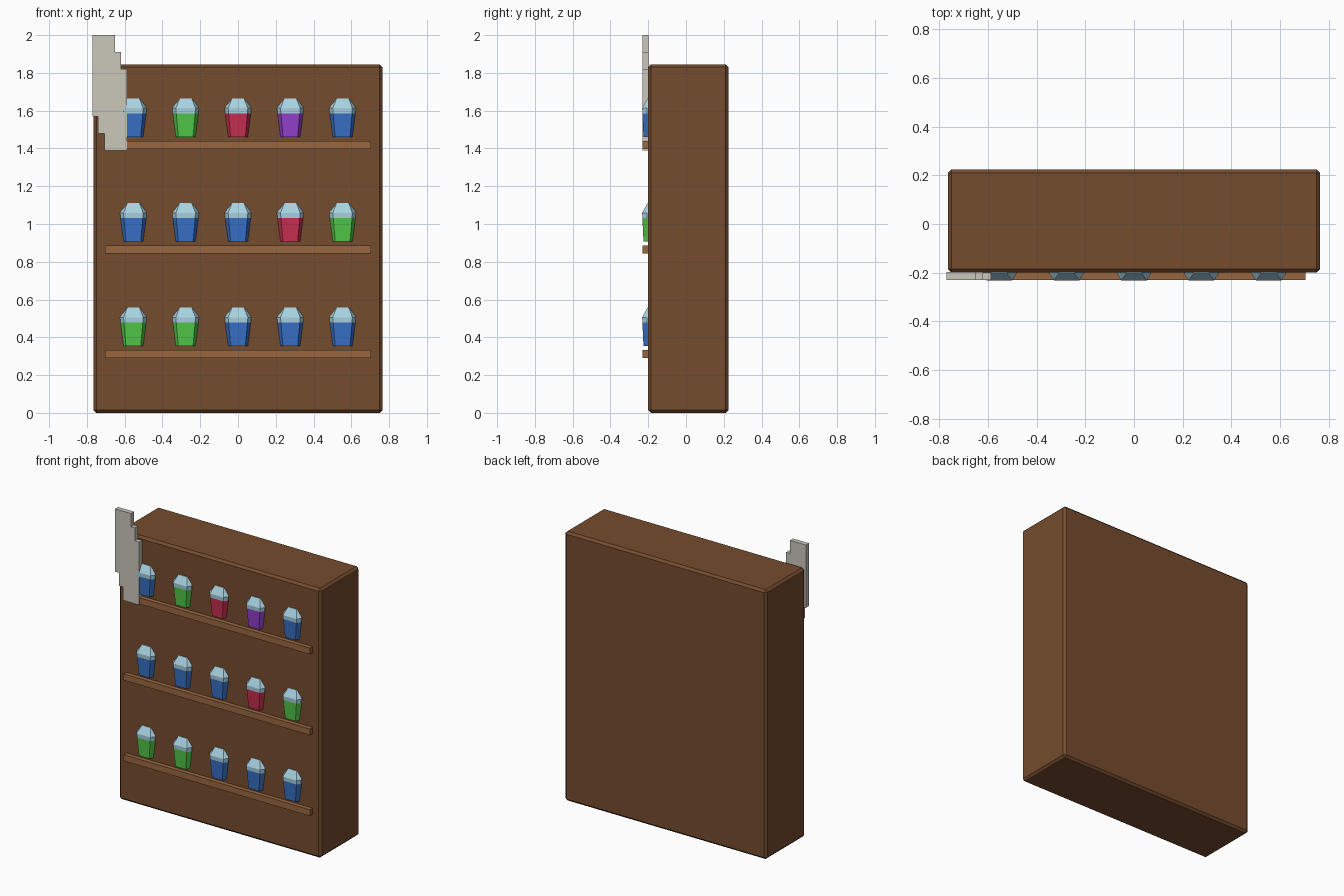
import bpy
import bmesh

cube = bpy.data.objects.get("Cube")
if cube:
    bpy.data.objects.remove(cube, do_unlink=True)


def material(name, rgb):
    """Flat material from 0-255 display values, stored as linear."""
    lin = [((c / 255 + 0.055) / 1.055) ** 2.4 for c in rgb] + [1]
    m = bpy.data.materials.new(name)
    m.use_nodes = True
    m.diffuse_color = lin
    m.node_tree.nodes["Principled BSDF"].inputs["Base Color"].default_value = lin
    return m


WOOD = material("dark wood", (117, 76, 46))
PLANK = material("light wood", (153, 102, 63))
STONE = material("pale grey", (203, 199, 187))
LID = material("lid pale blue", (168, 210, 225))
LIQUID = {
    "blue": material("blue", (56, 113, 200)),
    "green": material("green", (82, 200, 72)),
    "red": material("red", (200, 48, 80)),
    "purple": material("purple", (147, 64, 205)),
}


def finish(name, bm, mats):
    bmesh.ops.recalc_face_normals(bm, faces=bm.faces)
    mesh = bpy.data.meshes.new(name)
    bm.to_mesh(mesh)
    bm.free()
    for m in mats:
        mesh.materials.append(m)
    ob = bpy.data.objects.new(name, mesh)
    bpy.context.collection.objects.link(ob)
    return ob


def box(name, lo, hi, mat):
    bm = bmesh.new()
    bmesh.ops.create_cube(bm, size=1)
    for v in bm.verts:
        v.co = [a if c < 0 else b for c, a, b in zip(v.co, lo, hi)]
    return finish(name, bm, [mat])


def loft(bm, rings):
    """Skin a stack of equal rings and cap both ends."""
    loops = [[bm.verts.new(p) for p in r] for r in rings]
    for a, b in zip(loops, loops[1:]):
        for i in range(len(a)):
            j = (i + 1) % len(a)
            bm.faces.new((a[i], a[j], b[j], b[i]))
    bm.faces.new(loops[0])
    bm.faces.new(loops[-1])


# Cabinet with chamfered edges
cabinet = box("cabinet", (-0.765, -0.2, 0), (0.765, 0.225, 1.845), WOOD)
bevel = cabinet.modifiers.new("chamfer", "BEVEL")
bevel.width = 0.015
bevel.segments = 1

# Jar rings: height, half width, front half width, front depth
JAR = [(0, 0.052, 0.039, -0.225), (0.125, 0.068, 0.05, -0.231),
       (0.152, 0.07, 0.052, -0.232), (0.203, 0.044, 0.032, -0.204)]


def jar(name, x, z, colour):
    rings = []
    for h, w, f, y in JAR:
        half = [(w, -0.185), (w, max(y + 0.025, -0.206)), (f, y)]
        outline = half + [(-px, py) for px, py in reversed(half)]
        rings.append([(x + px, py, z + h) for px, py in outline])
    bm = bmesh.new()
    loft(bm, rings)
    for face in bm.faces:
        face.material_index = int(face.calc_center_median().z > z + JAR[1][0])
    finish(name, bm, [LIQUID[colour], LID])


# Shelves with their rows of jars
ROWS = [("lower", 0.29, "green green blue blue blue"),
        ("middle", 0.843, "blue blue blue red green"),
        ("upper", 1.397, "blue green red purple blue")]
for row, z, colours in ROWS:
    box(row + "_shelf", (-0.705, -0.23, z), (0.705, -0.19, z + 0.043), PLANK)
    for i, colour in enumerate(colours.split()):
        jar(f"{row}_jar_{i + 1}", (i - 2) * 0.277, z + 0.064, colour)

# Stepped corner plate
STEPS = [(-0.77, 2.0), (-0.65, 2.0), (-0.65, 1.91), (-0.62, 1.91),
         (-0.62, 1.82), (-0.587, 1.82), (-0.587, 1.39), (-0.708, 1.39),
         (-0.708, 1.48), (-0.74, 1.48), (-0.74, 1.57), (-0.77, 1.57)]
bm = bmesh.new()
loft(bm, [[(x, y, z) for x, z in STEPS] for y in (-0.231, -0.198)])
finish("corner_plate", bm, [STONE])
